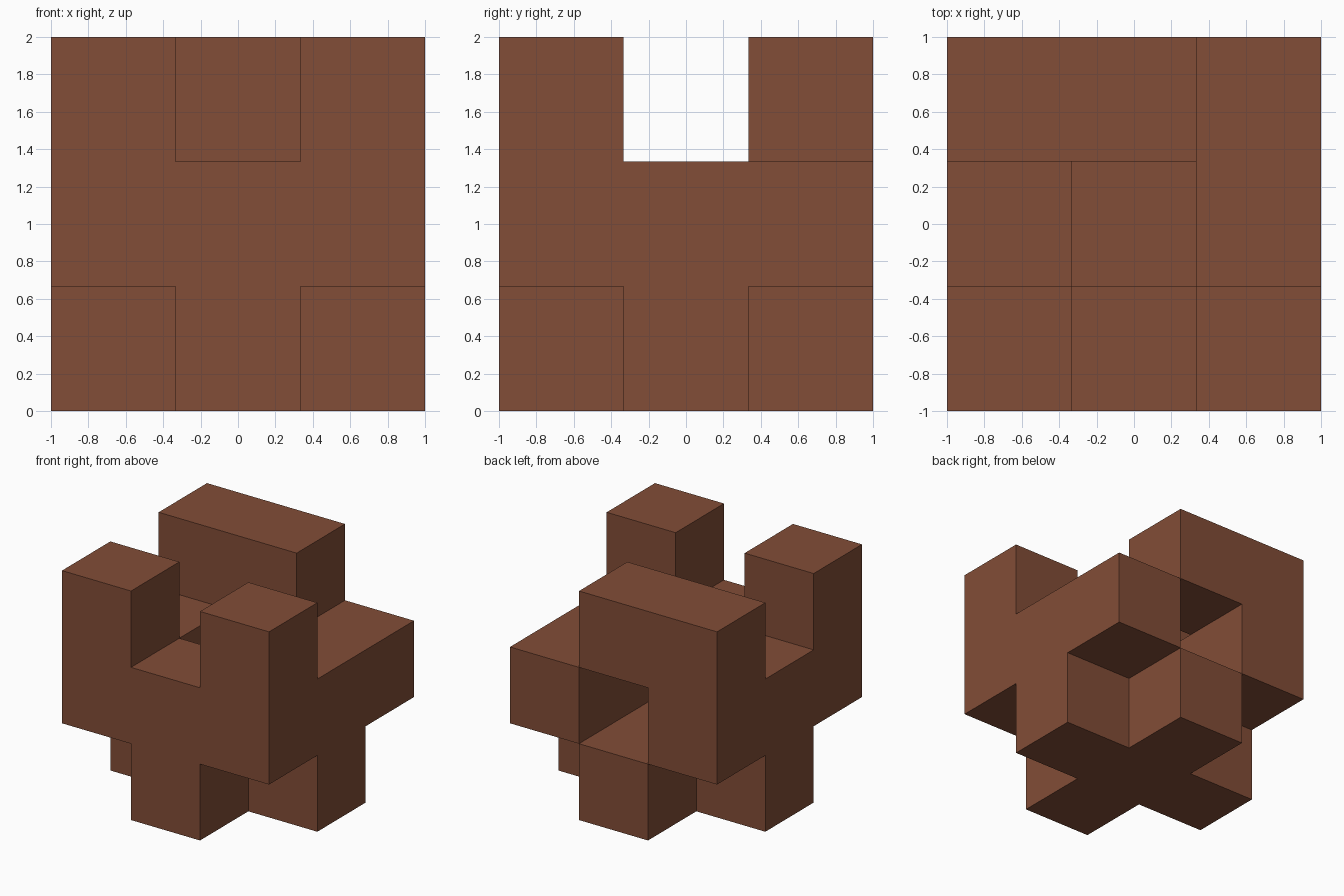
import bpy, bmesh
from mathutils import Vector

if "Cube" in bpy.data.objects:
    bpy.data.objects.remove(bpy.data.objects["Cube"])

# Interlocking cube piece: a 3 x 3 x 3 grid of cubes, some left out
CELL = 2 / 3

# One map per layer, bottom to top; rows run front to back, columns left to right
LAYERS = [
    [".#.", "###", ".#."],   # cross-shaped foot
    ["###", "#.#", "#.#"],   # U-shaped middle, open at the back
    ["#.#", "...", "##."],   # two front posts and a back bar
]

cells = {(x, y, z)
         for z, layer in enumerate(LAYERS)
         for y, row in enumerate(layer)
         for x, mark in enumerate(row) if mark == "#"}

wood = bpy.data.materials.new("brown wood")
wood.diffuse_color = (0.223, 0.074, 0.038, 1)
wood.use_nodes = True
wood.node_tree.nodes["Principled BSDF"].inputs["Base Color"].default_value = wood.diffuse_color


def add_side(bm, cell, axis, sign):
    """Add the outward-facing square on one side of a cube."""
    normal, u, v = Vector(), Vector(), Vector()
    normal[axis] = sign
    u[(axis + 1) % 3] = 1
    v[(axis + 2) % 3] = sign
    centre = Vector((cell[0] - 1, cell[1] - 1, cell[2] + 0.5)) + normal / 2
    corners = [(-1, -1), (1, -1), (1, 1), (-1, 1)]
    bm.faces.new([bm.verts.new((centre + u * a / 2 + v * b / 2) * CELL)
                  for a, b in corners])


# Only the sides with no neighbouring cube become surface
bm = bmesh.new()
for cell in sorted(cells):
    for axis in range(3):
        for sign in (-1, 1):
            neighbour = list(cell)
            neighbour[axis] += sign
            if tuple(neighbour) not in cells:
                add_side(bm, cell, axis, sign)
bmesh.ops.remove_doubles(bm, verts=bm.verts, dist=0.001)

mesh = bpy.data.meshes.new("puzzle_cube")
bm.to_mesh(mesh)
bm.free()
mesh.materials.append(wood)
puzzle = bpy.data.objects.new("puzzle_cube", mesh)
bpy.context.collection.objects.link(puzzle)
